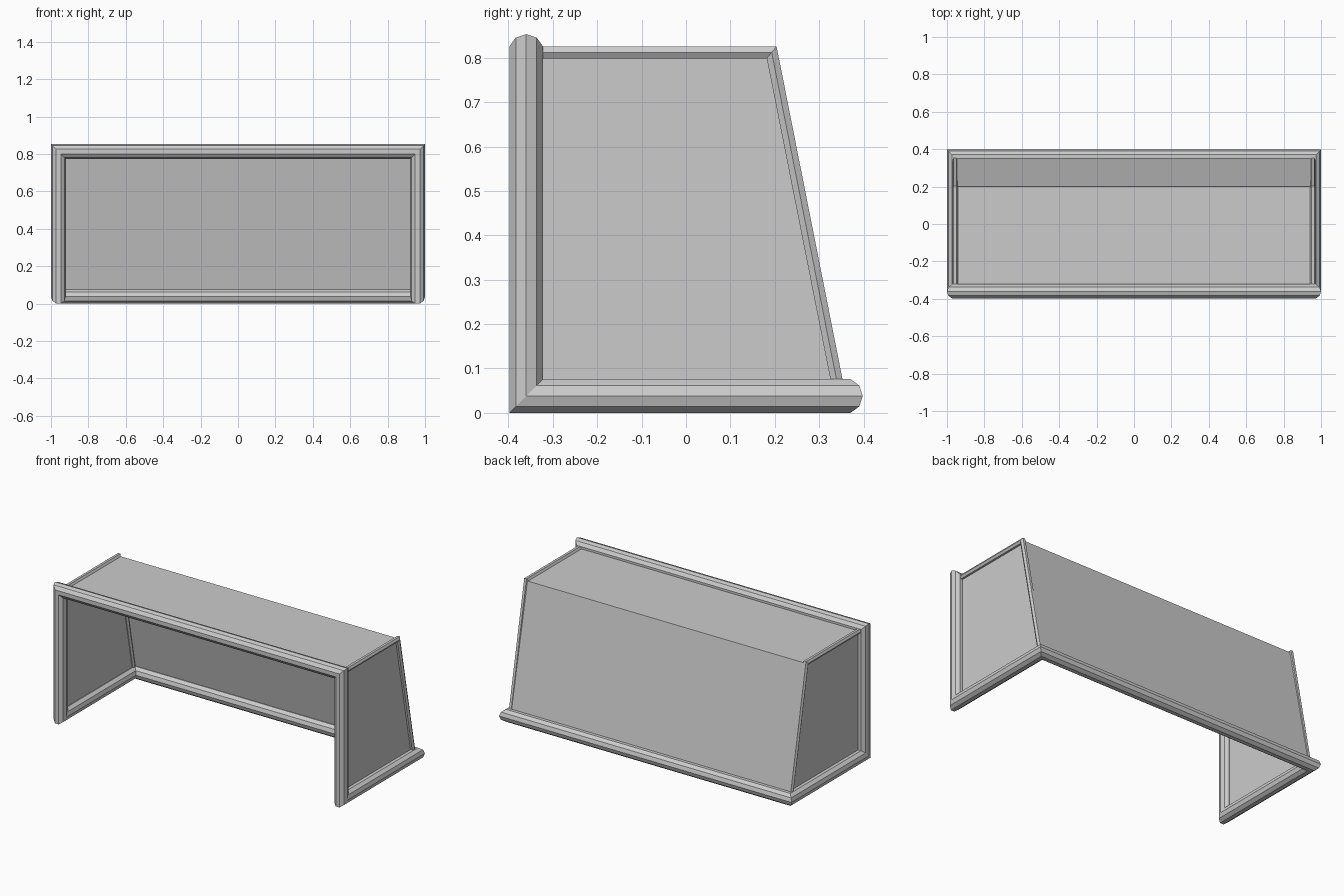
import bpy, math
from mathutils import Vector as V

if "Cube" in bpy.data.objects:
    bpy.data.objects.remove(bpy.data.objects["Cube"])

X, ZT, ZB, YF, YB = 0.96, 0.813, 0.038, -0.36, 0.358   # tube centre lines
R, r, RX = 0.04, 0.0155, 0.956                          # tube radii, thin rail x


def mesh_object(name, verts, faces):
    me = bpy.data.meshes.new(name)
    me.from_pydata([tuple(v) for v in verts], [], faces)
    me.update()
    ob = bpy.data.objects.new(name, me)
    bpy.context.collection.objects.link(ob)
    return ob


def tube(name, stations, radius, sides, closed):
    """Mitred tube: each station is (centre, outward axis, cross axis)."""
    verts = []
    for c, a, b in stations:
        for i in range(sides):
            t = 2 * math.pi * i / sides
            verts.append(V(c) + radius * (math.cos(t) * V(a) + math.sin(t) * V(b)))
    n = len(stations)
    faces = []
    for s in range(n if closed else n - 1):
        p, q = s * sides, (s + 1) % n * sides
        for i in range(sides):
            j = (i + 1) % sides
            faces.append((p + i, p + j, q + j, q + i))
    if not closed:
        faces.append(tuple(reversed(range(sides))))
        faces.append(tuple(range((n - 1) * sides, n * sides)))
    ob = mesh_object(name, verts, faces)
    # consistent outward normals
    import bmesh
    bm = bmesh.new()
    bm.from_mesh(ob.data)
    bmesh.ops.recalc_face_normals(bm, faces=bm.faces)
    bm.to_mesh(ob.data)
    bm.free()
    return ob


# Main frame: posts, crossbar and ground bars in one closed mitred loop
half = [((X, YB, ZB), (1, 1, 0), (0, 0, 1)),
        ((X, YF, ZB), (1, 0, 0), (0, 1, 1)),
        ((X, YF, ZT), (1, 0, 1), (0, 1, 0))]
mirror = [tuple((-v[0], v[1], v[2]) for v in st) for st in reversed(half)]
tube("main_frame", half + mirror, R, 10, True)

# Thin side rails: run back from the crossbar, then slope down to the ground bar
top_back, foot = V((0, 0.193, 0.812)), V((0, 0.346, 0.04))
d = (foot - top_back).normalized()
n0, n1 = V((0, 0, 1)), V((0, -d.z, d.y))
miter = (n0 + n1) / (1 + n0.dot(n1))
for side, s in (("right", 1), ("left", -1)):
    off = V((s * RX, 0, 0))
    out = (s, 0, 0)
    tube(side + "_net_rail",
         [(off + V((0, YF, 0.812)), out, n0),
          (off + top_back, out, miter),
          (off + foot, out, n1)], r, 6, False)
    # Side net panel
    order = (0, 1, 2, 3) if s > 0 else (3, 2, 1, 0)
    mesh_object(side + "_net",
                [(s * 0.952, YF, ZB), (s * 0.952, foot.y, ZB),
                 (s * 0.952, top_back.y, 0.812), (s * 0.952, YF, 0.812)], [order])

# Roof and sloping back net
W = 0.95
profile = [(YF, 0.812), (0.2, 0.812), (YB, ZB)]
mesh_object("roof_and_back_net",
            [(x, y, z) for y, z in profile for x in (-W, W)],
            [(0, 1, 3, 2), (2, 3, 5, 4)])
